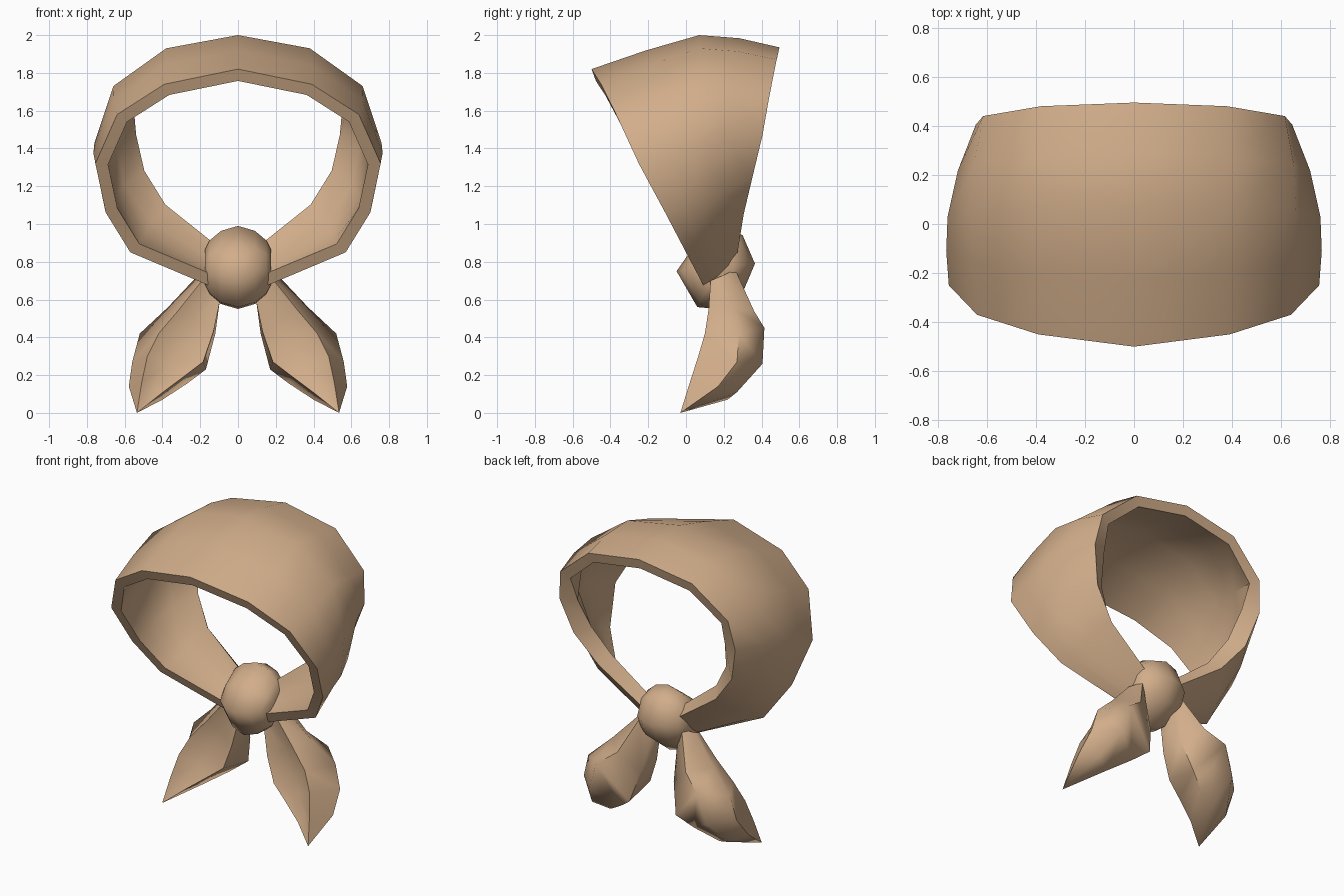
import bpy, bmesh, math
from mathutils import Vector

if "Cube" in bpy.data.objects:
    bpy.data.objects.remove(bpy.data.objects["Cube"])

cloth = bpy.data.materials.new("tan cloth")
cloth.diffuse_color = (0.64, 0.42, 0.255, 1)
cloth.use_nodes = True
cloth.node_tree.nodes["Principled BSDF"].inputs["Base Color"].default_value = cloth.diffuse_color


def make(name, verts, faces, angle, thickness=None):
    """Mesh object, optionally thickened inward per vertex, smooth with sharp rims."""
    me = bpy.data.meshes.new(name)
    bm = bmesh.new()
    vs = [bm.verts.new(v) for v in verts]
    for f in faces:
        bm.faces.new([vs[i] for i in f])
    if not thickness:
        bmesh.ops.recalc_face_normals(bm, faces=bm.faces)
    bm.to_mesh(me)
    bm.free()
    ob = bpy.data.objects.new(name, me)
    bpy.context.collection.objects.link(ob)
    me.materials.append(cloth)
    bpy.ops.object.select_all(action='DESELECT')
    ob.select_set(True)
    bpy.context.view_layer.objects.active = ob
    if thickness:
        m = ob.modifiers.new("thickness", 'SOLIDIFY')
        m.thickness, m.offset, m.use_even_offset = max(thickness), -1, True
        group = ob.vertex_groups.new(name="thickness")
        for i, t in enumerate(thickness):
            group.add([i], t / max(thickness), 'REPLACE')
        m.vertex_group = group.name
        bpy.ops.object.modifier_apply(modifier=m.name)
    bpy.ops.object.shade_smooth_by_angle(angle=math.radians(angle))
    return ob


def loft(rings, tip=None):
    """Closed rings joined into a capped solid, ending in an optional tip."""
    n = len(rings[0])
    verts = [v for r in rings for v in r]
    faces = [(k*n + i, k*n + (i+1) % n, (k+1)*n + (i+1) % n, (k+1)*n + i)
             for k in range(len(rings)-1) for i in range(n)]
    faces.append(tuple(range(n)))
    last = (len(rings)-1)*n
    if tip:
        verts.append(tip)
        faces += [(last+i, last+(i+1) % n, len(verts)-1) for i in range(n)]
    else:
        faces.append(tuple(range(last, last+n)))
    return verts, faces


# Wrapped band: front edge, ridge and back edge from crown to knot
front = [(0, -.50, 1.82), (.39, -.45, 1.74), (.64, -.37, 1.58), (.755, -.25, 1.32),
         (.70, -.11, 1.06), (.57, 0, .85), (.12, .10, .66)]
ridge = [(0, .07, 2.0), (.38, .07, 1.93), (.66, .05, 1.73), (.76, .03, 1.43),
         (.70, .08, 1.13), (.53, .13, .91), (.12, .18, .70)]
back = [(0, .495, 1.935), (.38, .48, 1.87), (.615, .44, 1.67), (.645, .405, 1.47),
        (.58, .35, 1.24), (.43, .305, 1.05), (.12, .27, .83)]
back_thick = [.065, .065, .07, .11, .11, .10, .08]


def between(a, b, bulge):
    m = (Vector(a) + Vector(b)) / 2
    out = Vector((m.x, 0, m.z - 1.3)).normalized()
    return m + out * bulge


half = [[Vector(f), between(f, r, .008), Vector(r), between(r, b, .016), Vector(b)]
        for f, r, b in zip(front, ridge, back)]
rows = [[Vector((-v.x, v.y, v.z)) for v in r] for r in half[:0:-1]] + half
thick = [t for b in back_thick[:0:-1] + back_thick for t in (.065, .065, .065, .065, b)]
faces = [(i*5+j, (i+1)*5+j, (i+1)*5+j+1, i*5+j+1)
         for i in range(len(rows)-1) for j in range(4)]
make("wrapped_band", [v for r in rows for v in r], faces, 45, thick)

# Knot: side profile (y, z) scaled toward both ends
prof = [(.19, .99), (.30, .94), (.365, .79), (.31, .66), (.17, .55),
        (.06, .56), (-.05, .75), (.04, .88)]
cy, cz = .17, .77
rings = []
for x, s in [(-.176, .42), (-.15, .65), (-.09, .88), (0, 1), (.09, .88), (.15, .65), (.176, .42)]:
    rings.append([(x, cy + (y-cy)*s, cz + (z-cz)*s) for y, z in prof])
make("knot", *loft(rings), 80)

# Tails: cupped leaf sections (front inner, front mid, front outer,
# back outer, back mid, back inner), ending in a pointed tip
sections = [
    [(.09, .14, .62), (.13, .14, .66), (.19, .13, .70), (.21, .20, .73), (.15, .26, .76), (.09, .22, .64)],
    [(.13, .12, .43), (.24, .16, .49), (.31, .12, .55), (.37, .24, .56), (.25, .36, .54), (.12, .30, .42)],
    [(.185, .11, .27), (.30, .15, .34), (.42, .10, .42), (.52, .28, .42), (.37, .415, .45), (.17, .35, .23)],
    [(.29, .08, .19), (.37, .11, .25), (.48, .065, .30), (.56, .27, .27), (.43, .405, .26), (.27, .30, .155)],
    [(.41, .04, .10), (.45, .06, .15), (.51, .02, .16), (.578, .17, .14), (.50, .27, .11), (.40, .22, .07)],
]
for side, s in (("right", 1), ("left", -1)):
    rs = [[(s*x, y, z) for x, y, z in sec] for sec in sections]
    make(side + "_tail", *loft(rs, (s*.535, -.03, 0)), 65)
